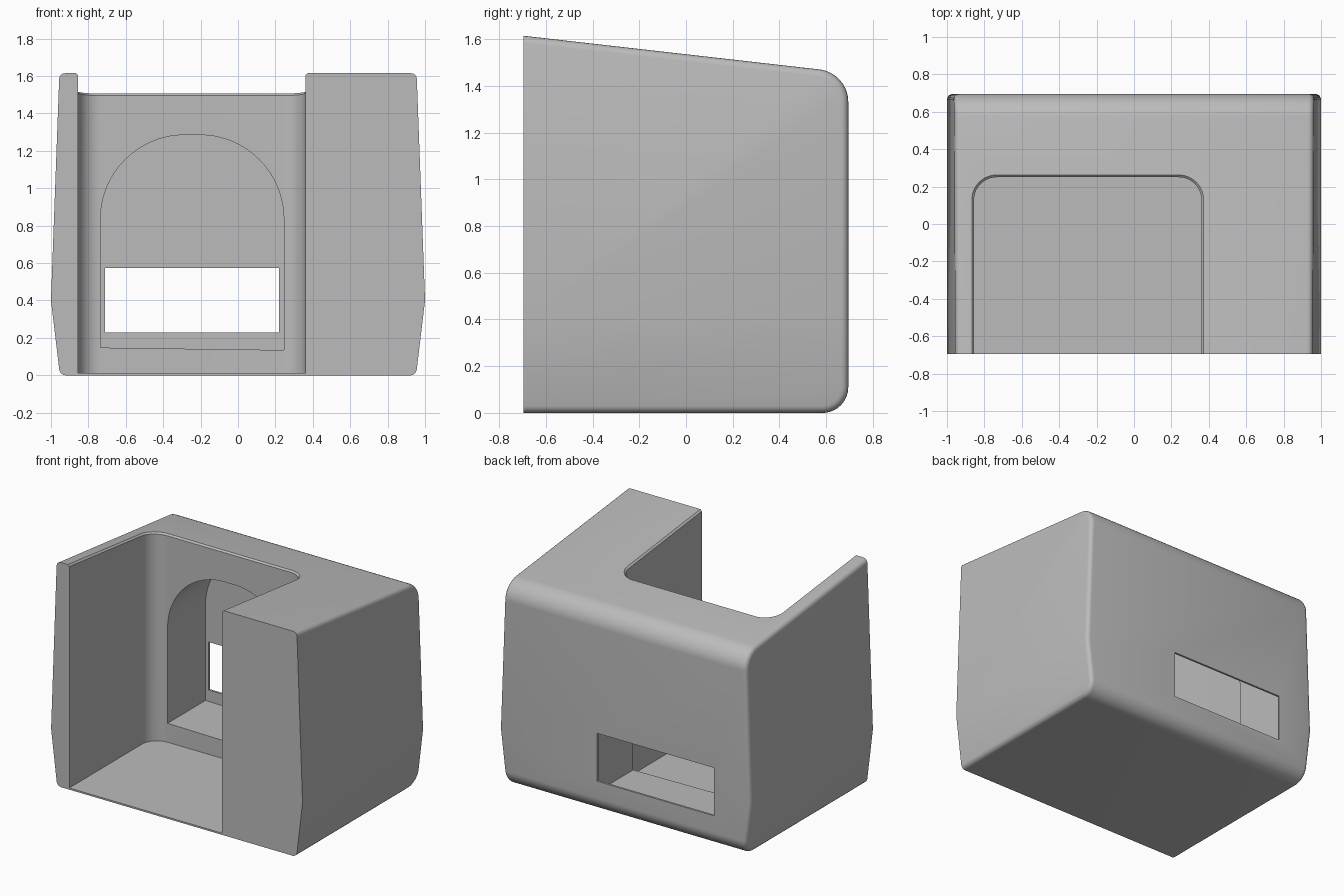
import bpy, bmesh, math
from mathutils import Vector

cube = bpy.data.objects.get("Cube")
if cube:
    bpy.data.objects.remove(cube, do_unlink=True)

FRONT, BACK, HEIGHT, WAIST = -0.695, 0.695, 1.615, 0.4

grey = bpy.data.materials.new("plain grey")
grey.use_nodes = True
grey.diffuse_color = (0.5, 0.5, 0.5, 1)
grey.node_tree.nodes["Principled BSDF"].inputs["Base Color"].default_value = (0.5, 0.5, 0.5, 1)


def roof(y):
    return HEIGHT - 0.1137 * (y - FRONT)


def rounded(corners, steps=12):
    """Outline of (a, b, radius) corners with circular fillets."""
    out = []
    for i, (a, b, r) in enumerate(corners):
        p = Vector((a, b))
        if r == 0:
            out.append(p)
            continue
        u = (Vector(corners[i - 1][:2]) - p).normalized()
        v = (Vector(corners[(i + 1) % len(corners)][:2]) - p).normalized()
        half = u.angle(v) / 2
        centre = p + (u + v).normalized() * (r / math.sin(half))
        start = p + u * (r / math.tan(half)) - centre
        end = p + v * (r / math.tan(half)) - centre
        for k in range(steps + 1):
            t = k / steps
            out.append(centre + (start * (1 - t) + end * t).normalized() * r)
    return out


def loft(name, rings):
    """Closed solid through matching rings of points."""
    bm = bmesh.new()
    loops = [[bm.verts.new(p) for p in ring] for ring in rings]
    for lo, hi in zip(loops, loops[1:]):
        for i in range(len(lo)):
            bm.faces.new((lo[i - 1], lo[i], hi[i], hi[i - 1]))
    bm.faces.new(loops[0])
    bm.faces.new(loops[-1])
    bmesh.ops.recalc_face_normals(bm, faces=bm.faces)
    mesh = bpy.data.meshes.new(name)
    bm.to_mesh(mesh)
    bm.free()
    obj = bpy.data.objects.new(name, mesh)
    bpy.context.collection.objects.link(obj)
    return obj


def prism_y(name, outline, y0, y1):
    return loft(name, [[(p.x, y, p.y) for p in outline] for y in (y0, y1)])


# Housing: side profile extruded across, with flanks widest at the waist
side = rounded([(FRONT, 0, 0), (BACK, 0, 0.11), (BACK, roof(BACK), 0.14), (FRONT, HEIGHT, 0)])
housing = loft("housing", [[(x, p.x, p.y) for p in side] for x in (-1, 1)])
housing.data.materials.append(grey)

bm = bmesh.new()
bm.from_mesh(housing.data)
bmesh.ops.bisect_plane(bm, geom=bm.verts[:] + bm.edges[:] + bm.faces[:],
                       plane_co=(0, 0, WAIST), plane_no=(0, 0, 1))
for v in bm.verts:
    z = v.co.z
    narrow = 0.048 * (WAIST - z) / WAIST if z < WAIST else 0.045 * (z - WAIST) / (HEIGHT - WAIST)
    v.co.x *= 1 - narrow
bm.normal_update()
rim = []
for e in bm.edges:
    caps = [abs(f.normal.x) > 0.9 for f in e.link_faces]
    at_front = all(v.co.y < FRONT + 0.001 for v in e.verts)
    if caps.count(True) == 1 and not at_front:
        rim.append(e)
bmesh.ops.bevel(bm, geom=rim, offset=0.03, offset_type='OFFSET', segments=4,
                profile=0.5, affect='EDGES')
bmesh.ops.recalc_face_normals(bm, faces=bm.faces)
bm.to_mesh(housing.data)
bm.free()


# Open bay with rounded rear corners and a small chamfer along its top rim
def bay_ring(grow, height):
    left, right, rear, r = -0.855 - grow, 0.36 + grow, 0.25 + grow, 0.12 + grow
    plan = rounded([(left, -0.9, 0), (right, -0.9, 0), (right, rear, r), (left, rear, r)])
    return [(p.x, p.y, height(p.y)) for p in plan]


bay = loft("bay_cutter", [
    bay_ring(0, lambda y: 0.012),
    bay_ring(0, lambda y: roof(y) - 0.012),
    bay_ring(0.012, roof),
    bay_ring(0.012, lambda y: roof(y) + 0.2)])

# Arched recess behind the bay, and the slot through the thin rear wall
arch = prism_y("arch_cutter", rounded([(-0.735, 0.148, 0), (0.245, 0.135, 0),
                                       (0.245, 1.285, 0.45), (-0.735, 1.285, 0.45)], 20), 0.1, 0.68)
slot = prism_y("slot_cutter", rounded([(-0.71, 0.23, 0), (0.22, 0.23, 0),
                                       (0.22, 0.575, 0), (-0.71, 0.575, 0)]), 0.6, 0.8)

bpy.ops.object.select_all(action='DESELECT')
bpy.context.view_layer.objects.active = housing
housing.select_set(True)
for cutter in (bay, arch, slot):
    cutter.hide_render = True
    mod = housing.modifiers.new(cutter.name, 'BOOLEAN')
    mod.operation = 'DIFFERENCE'
    mod.solver = 'EXACT'
    mod.object = cutter
    bpy.ops.object.modifier_apply(modifier=mod.name)
    bpy.data.objects.remove(cutter, do_unlink=True)

for poly in housing.data.polygons:
    poly.material_index = 0
bpy.ops.object.shade_smooth_by_angle(angle=math.radians(25))
